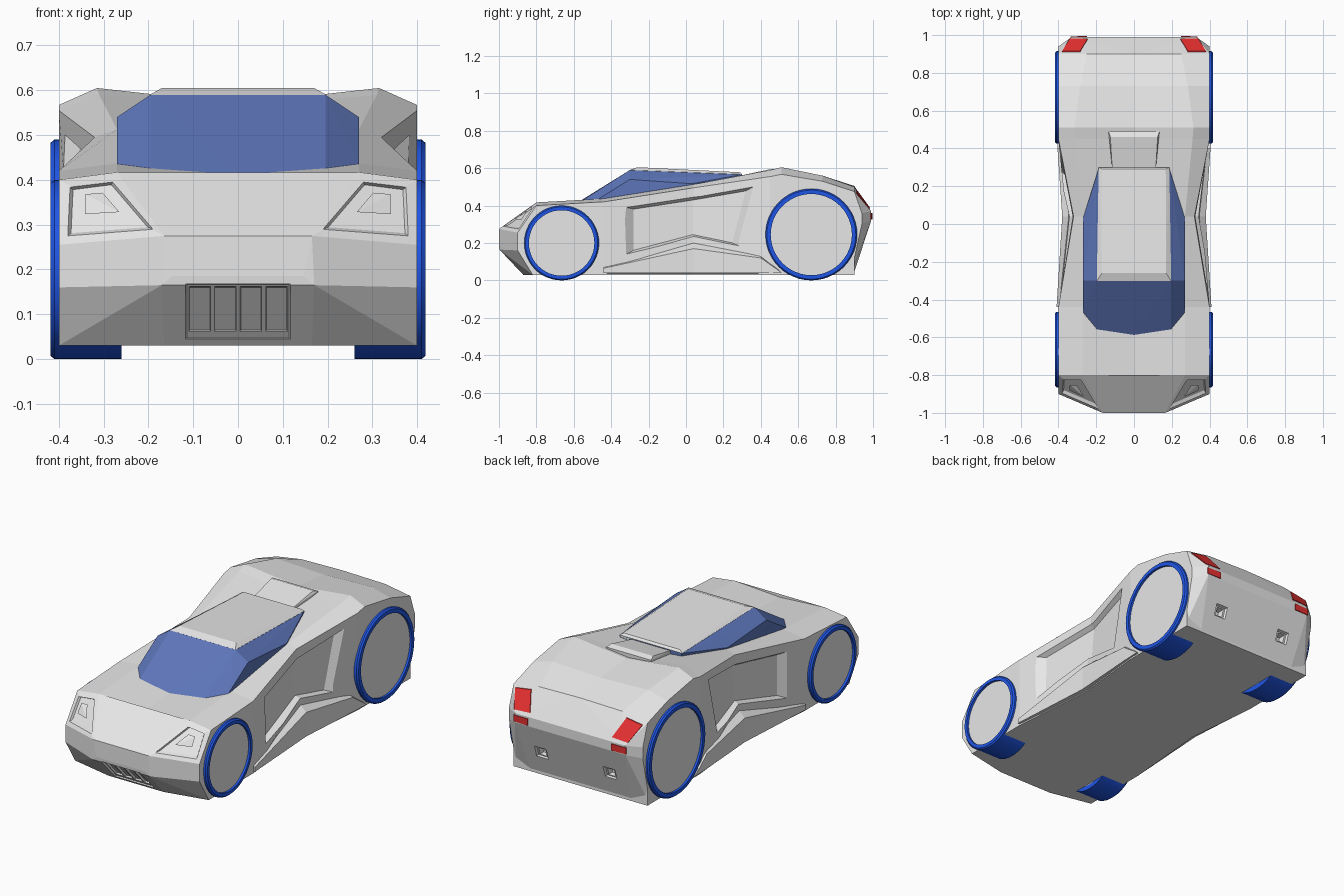
import bpy, bmesh, math
from mathutils import Vector, Matrix
from mathutils.bvhtree import BVHTree

cube = bpy.data.objects.get("Cube")
if cube:
    bpy.data.objects.remove(cube, do_unlink=True)


def material(name, r, g, b):
    m = bpy.data.materials.new(name)
    m.use_nodes = True
    m.diffuse_color = (r, g, b, 1)
    m.node_tree.nodes["Principled BSDF"].inputs["Base Color"].default_value = (r, g, b, 1)
    return m


GREY = material("body_grey", .8, .8, .8)
TYRE = material("tyre_blue", .015, .1, .85)
GLASS = material("glass_blue", .11, .18, .49)
RED = material("lamp_red", .8, .03, .03)


def finish(name, bm, mat=None):
    bmesh.ops.recalc_face_normals(bm, faces=bm.faces)
    mesh = bpy.data.meshes.new(name)
    bm.to_mesh(mesh)
    bm.free()
    ob = bpy.data.objects.new(name, mesh)
    bpy.context.collection.objects.link(ob)
    if mat:
        mesh.materials.append(mat)
    return ob


def hull(name, half_points, mat):
    """Convex solid from points given for one side and mirrored."""
    bm = bmesh.new()
    for x, y, z in half_points:
        for sx in {x, -x}:
            bm.verts.new((sx, y, z))
    res = bmesh.ops.convex_hull(bm, input=bm.verts)
    loose = [v for v in bm.verts if not v.link_faces]
    bmesh.ops.delete(bm, geom=loose, context='VERTS')
    bmesh.ops.dissolve_limit(bm, angle_limit=math.radians(1), verts=bm.verts, edges=bm.edges)
    return finish(name, bm, mat)


def loft(name, rings, mat=None):
    """Closed skin through rings of equal length."""
    bm = bmesh.new()
    rows = [[bm.verts.new(p) for p in ring] for ring in rings]
    n = len(rows[0])
    for a, b in zip(rows, rows[1:]):
        for i in range(n):
            j = (i + 1) % n
            bm.faces.new((a[i], a[j], b[j], b[i]))
    bm.faces.new(rows[0])
    bm.faces.new(rows[-1])
    return finish(name, bm, mat)


def slab(name, target, pairs, axis, inner, outer, taper=1, mat=None):
    """Solid lying on the target surface; pairs are (top, bottom) points cast along axis."""
    bm = bmesh.new()
    bm.from_mesh(target.data)
    tree = BVHTree.FromBMesh(bm)
    bm.free()
    d = Vector(axis)
    hits = [[tree.ray_cast(Vector(p) - d * 3, d)[0] for p in pair] for pair in pairs]
    flat = [p for pair in hits for p in pair]
    centre = sum(flat, Vector()) / len(flat)
    grow = 1 + (1 - taper) * outer / inner
    rings = []
    for top, low in hits:
        out = [centre + (p - centre) * grow - d * outer for p in (top, low)]
        sunk = [centre + (p - centre) * taper + d * inner for p in (low, top)]
        rings.append(out + sunk)
    return loft(name, rings, mat)


def recess(target, pairs, axis, depth, taper=.9):
    cutter = slab("cutter", target, pairs, axis, depth, depth, taper)
    cutter.hide_render = True
    mod = target.modifiers.new("recess", 'BOOLEAN')
    mod.operation = 'DIFFERENCE'
    mod.solver = 'EXACT'
    mod.object = cutter
    bpy.context.view_layer.objects.active = target
    bpy.ops.object.modifier_apply(modifier=mod.name)
    bpy.data.objects.remove(cutter, do_unlink=True)


def box_pairs(x1, x2, z1, z2):
    return [((x, 0, z2), (x, 0, z1)) for x in (x1, x2)]


FRONT, REAR = (0, 1, 0), (0, -1, 0)

# Main shell: y, centre height, shoulder x/z, edge x/z, lower x
stations = [
    (-.8, .4, .27, .417, .4, .4, .4),
    (-.44, .42, .27, .437, .4, .42, .4),
    (.04, .5, .27, .513, .32, .495, .36),
    (.45, .56, .31, .59, .4, .555, .4),
    (.51, .57, .315, .605, .4, .567, .4),
    (.73, .55, .285, .56, .4, .53, .4),
    (.9, .505, .25, .5, .4, .475, .4),
]
rings = []
for y, cz, sx, sz, ex, ez, lx in stations:
    side = [(sx, y, sz), (ex, y, ez), (lx, y, .03)]
    rings.append([(0, y, cz)] + side + [(-x, b, z) for x, b, z in reversed(side)])
shell = loft("body_shell", rings, GREY)

# Nose
nose = hull("nose", [
    (0, -.8, .4), (.27, -.8, .417), (.4, -.8, .4), (.4, -.8, .03),
    (.165, -1, .275), (.4, -.9, .255), (.147, -1, .185), (.17, -.998, .165),
    (.4, -.9, .16), (.165, -.87, .03), (.4, -.82, .03)], GREY)

# Tail
tail = hull("tail", [
    (0, .9, .505), (.25, .9, .5), (.4, .9, .475), (.4, .88, .03),
    (.33, .99, .37), (.33, .99, .32), (.4, .94, .36), (.4, .94, .3),
    (.3, .895, .03)], GREY)

# Glass cabin and roof panel
hull("cabin_glass", [
    (0, -.59, .41), (.195, -.57, .418), (.27, -.47, .434), (.27, -.3, .54),
    (.195, -.3, .59), (.27, .03, .517), (.185, .3, .566),
    (.185, -.5, .38), (.26, .03, .45), (.18, .3, .5)], GLASS)
hull("roof_panel", [
    (.197, -.302, .59), (.187, .3, .567), (.17, -.26, .605), (.168, .29, .578),
    (.18, -.28, .57), (.175, .3, .54)], GREY)

# Engine scoop behind the roof
hull("engine_scoop", [
    (.115, .29, .56), (.125, .46, .597), (.135, .49, .588),
    (.135, .49, .53), (.115, .29, .52)], GREY)

# Grille with four slots
recess(nose, box_pairs(-.117, .117, .045, .168), FRONT, .012, .97)
for i in range(4):
    x = -.085 + i * .057
    recess(nose, box_pairs(x - .024, x + .024, .062, .162), FRONT, .015, .95)

for s in (1, -1):
    label = "left" if s > 0 else "right"

    # Headlight pocket
    recess(nose, [((s * .28, 0, .395), (s * .19, 0, .29)),
                  ((s * .375, 0, .383), (s * .38, 0, .275))], FRONT, .015, .9)

    # Door-side air intake, folded at the waist
    recess(shell, [((0, -.32, .39), (0, -.32, .14)),
                   ((0, .04, .445), (0, .04, .235)),
                   ((0, .36, .5), (0, .28, .185))], (-s, 0, 0), .03, .88)

    # Side sill
    rings = []
    for y, zi, zo, x in [(-.44, .08, .065, .41), (.04, .2, .17, .38),
                         (.4, .14, .12, .405), (.51, .045, .042, .41)]:
        rings.append([(s * (x - .06), y, zi + .005), (s * (x - .035), y, zi),
                      (s * x, y, zo), (s * x, y, .04), (s * (x - .06), y, .03)])
    loft(label + "_sill", rings, GREY)

    # Exhaust openings
    recess(tail, box_pairs(s * .17, s * .24, .14, .2), REAR, .012, .85)
    recess(tail, box_pairs(s * .185, s * .225, .15, .19), REAR, .03, .7)

    # Tail lamps
    slab(label + "_tail_lamp", tail,
         [((s * .285, 0, .48), (s * .245, 0, .39)),
          ((s * .38, 0, .465), (s * .34, 0, .385))], REAR, .003, .006, 1, RED)
    slab(label + "_lower_lamp", tail, box_pairs(s * .25, s * .335, .325, .36),
         REAR, .003, .006, 1, RED)

    # Wheels: turned tyre ring with a flat disc
    for end, y, radius, disc in (("front", -.665, .2, .175), ("rear", .67, .245, .217)):
        bm = bmesh.new()
        profile = [(.26, disc), (.26, radius), (.41, radius),
                   (.418, radius - .007), (.418, disc), (.404, disc)]
        verts = [bm.verts.new((s * x, y, radius + r)) for x, r in profile]
        edges = [bm.edges.new(pair) for pair in zip(verts, verts[1:] + verts[:1])]
        bmesh.ops.spin(bm, geom=verts + edges, cent=(0, y, radius), axis=(1, 0, 0),
                       angle=math.tau, steps=48, use_merge=True)
        bmesh.ops.remove_doubles(bm, verts=bm.verts, dist=.0001)
        tyre = finish(f"{end}_{label}_tyre", bm, TYRE)
        bm = bmesh.new()
        place = Matrix.Translation((s * .333, y, radius)) @ Matrix.Rotation(math.pi / 2, 4, 'Y')
        bmesh.ops.create_cone(bm, cap_ends=True, segments=48, radius1=disc + .001,
                              radius2=disc + .001, depth=.146, matrix=place)
        finish(f"{end}_{label}_disc", bm, GREY)
        bpy.ops.object.select_all(action='DESELECT')
        tyre.select_set(True)
        bpy.context.view_layer.objects.active = tyre
        bpy.ops.object.shade_smooth_by_angle(angle=math.radians(25))
